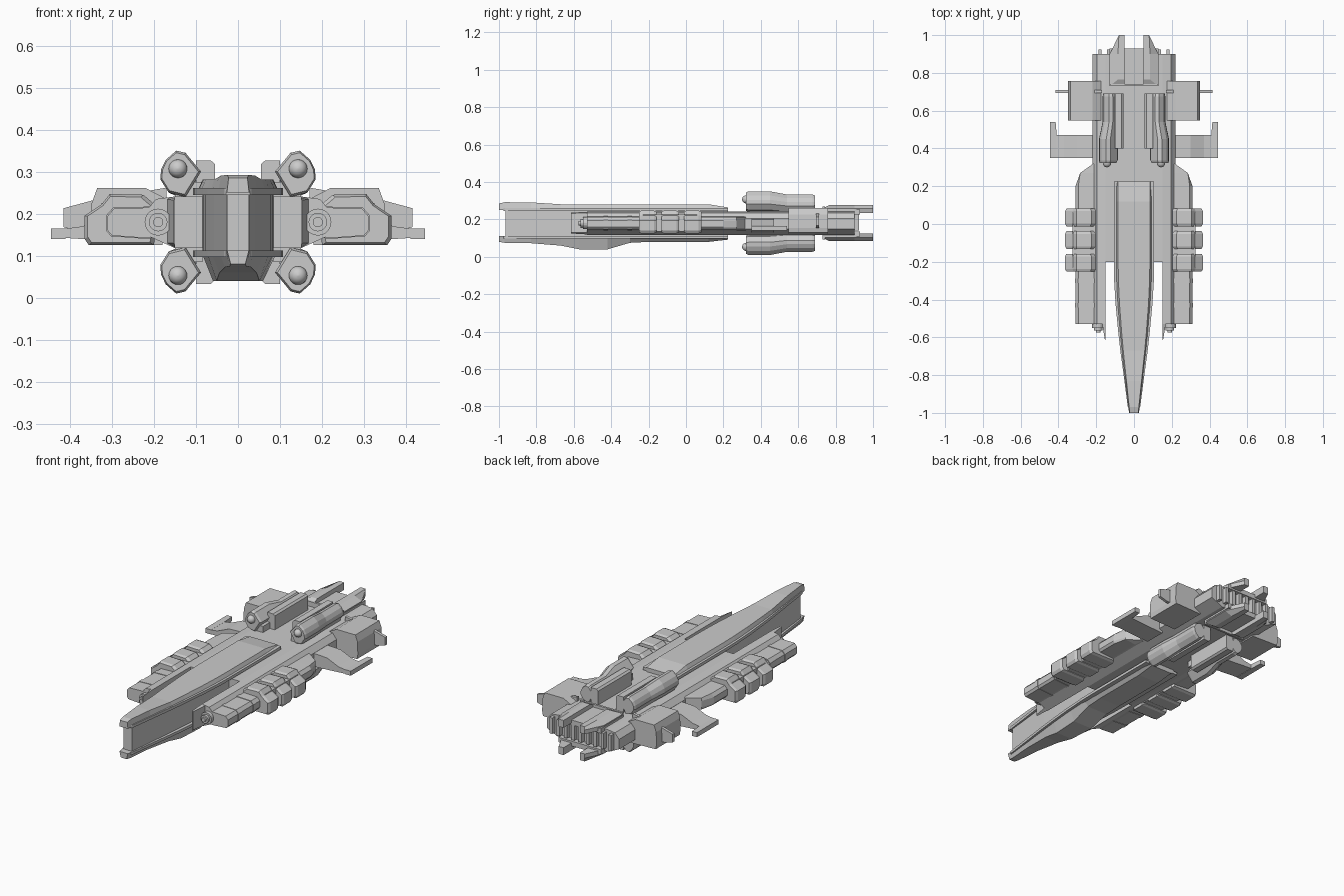
import bpy, bmesh, math
from mathutils import Vector

if "Cube" in bpy.data.objects:
    bpy.data.objects.remove(bpy.data.objects["Cube"], do_unlink=True)

grey = bpy.data.materials.new("hull_grey")
grey.use_nodes = True
grey.diffuse_color = (0.6, 0.6, 0.6, 1)
grey.node_tree.nodes["Principled BSDF"].inputs["Base Color"].default_value = (0.6, 0.6, 0.6, 1)

MID = 0.18                      # height of the horizontal symmetry plane
ONE = [(1, 1)]
SIDES = [(1, 1), (-1, 1)]
LEVELS = [(1, 1), (1, -1)]
QUAD = SIDES + [(1, -1), (-1, -1)]


def loft(name, rings, flips=ONE):
    """Skin a list of equal-length rings, copied by the given x / z flips."""
    bm = bmesh.new()
    for fx, fz in flips:
        vs = [[bm.verts.new((x * fx, y, MID + (z - MID) * fz)) for x, y, z in r] for r in rings]
        n = len(vs[0])
        for a, b in zip(vs, vs[1:]):
            for i in range(n):
                j = (i + 1) % n
                bm.faces.new((a[i], a[j], b[j], b[i]))
        bm.faces.new(vs[0])
        bm.faces.new(vs[-1])
    bmesh.ops.recalc_face_normals(bm, faces=bm.faces)
    me = bpy.data.meshes.new(name)
    bm.to_mesh(me)
    bm.free()
    me.materials.append(grey)
    ob = bpy.data.objects.new(name, me)
    bpy.context.collection.objects.link(ob)
    return ob


def along_y(name, pts, ys, flips=ONE):
    """Extrude an x-z outline through the given y stations."""
    return loft(name, [[(x, y, z) for x, z in pts] for y in ys], flips)


def along_z(name, pts, z0, z1, flips=ONE):
    """Extrude an x-y outline between two heights."""
    return loft(name, [[(x, y, z) for x, y in pts] for z in (z0, z1)], flips)


def box(name, x0, x1, y0, y1, z0, z1, flips=ONE):
    return along_y(name, [(x0, z0), (x1, z0), (x1, z1), (x0, z1)], (y0, y1), flips)


def circle(cx, cz, r, n=20):
    return [(cx + r * math.cos(math.tau * i / n), cz + r * math.sin(math.tau * i / n)) for i in range(n)]


def shrink(pts, f):
    c = sum((Vector(p) for p in pts), Vector((0, 0))) / len(pts)
    return [tuple(c + (Vector(p) - c) * f) for p in pts]


def mirror_outline(half):
    """Complete a right-hand outline with its left-hand mirror."""
    return half + [(-x, z) for x, z in reversed(half)]


# Spine: half-width, roof height and keel height along its length
spine = [(-1, .028, .285, .08), (-.97, .032, .292, .075), (-.83, .05, .291, .073),
         (-.67, .071, .281, .06), (-.57, .082, .281, .04), (-.42, .096, .281, .04),
         (-.3, .103, .281, .075), (-.2, .105, .281, .08), (.12, .105, .281, .08),
         (.225, .105, .264, .092)]


def spine_part(name, w0, w1, low, high, start=0):
    rings = []
    for y, w, top, keel in spine:
        a, b = low(top, keel), high(top, keel)
        rings.append([(-w * w0, max(y, start), a), (w * w0, max(y, start), a),
                      (w * w1, max(y, start), b), (-w * w1, max(y, start), b)])
    return loft(name, rings)


spine_part("spine_core", .8, .8, lambda t, k: .1, lambda t, k: .26, -.965)
spine_part("spine_roof", .94, .8, lambda t, k: .25, lambda t, k: t, -1)
spine_part("spine_keel", .62, .92, lambda t, k: k, lambda t, k: .112, -1)
spine_part("upper_rail", 1.02, 1.02, lambda t, k: .245, lambda t, k: .261, -.975)
spine_part("lower_rail", 1.02, 1.02, lambda t, k: .097, lambda t, k: .112, -.975)

# Main hull with side arms reaching forward
hull = mirror_outline([(.15, .118), (.22, .15), (.22, .205), (.195, .235), (.15, .241)])
along_y("main_hull", hull, (-.2, .9))
arm = [(.15, .118), (.22, .15), (.22, .205), (.195, .235), (.15, .241)]
along_y("side_arm", arm, (-.53, -.2), SIDES)
loft("arm_prong", [[(.15, -.53, .12), (.168, -.53, .13), (.168, -.53, .235), (.15, -.53, .241)],
                   [(.15, -.615, .125), (.154, -.615, .13), (.154, -.615, .232), (.15, -.615, .236)]], SIDES)

# Gun muzzles at the front of the arms
for nm, r, y in (("muzzle_sleeve", .032, -.55), ("muzzle_ring", .022, -.565), ("muzzle_core", .012, -.575)):
    ob = along_y(nm, circle(.19, .18, r), (y, -.5), SIDES)

# Side pods, their bands and the three armoured ribs
pod = [(.17, .15), (.22, .142), (.3, .148), (.31, .16), (.31, .195), (.295, .212), (.2, .215)]
back = [(min(x, .215), z) for x, z in pod]
loft("side_pod", [[(x, -.53, z) for x, z in pod], [(x, .2, z) for x, z in pod],
                  [(x, .27, z) for x, z in [(min(x, .285), z) for x, z in pod]],
                  [(x, .32, z) for x, z in back]], SIDES)
for y in (-.43, -.3):
    along_y("pod_band", shrink(pod, 1.06), (y - .012, y + .012), SIDES)
rib = [(.2, .125), (.355, .125), (.365, .14), (.365, .195), (.325, .222), (.305, .247), (.225, .245), (.19, .215)]
for y in (-.205, -.085, .035):
    loft("armour_rib", [[(x, y + d, z) for x, z in shrink(rib, f)]
                        for d, f in ((-.047, .9), (-.033, 1), (.033, 1), (.047, .9))], SIDES)
box("rib_bed", .2, .325, -.23, .06, .135, .225, SIDES)

# Outriggers with end skids
along_y("outrigger", [(.2, .13), (.3, .135), (.42, .143), (.42, .163), (.37, .17), (.3, .2), (.2, .205)],
        (.35, .47), SIDES)
along_z("outrigger_skid", [(.41, .35), (.445, .35), (.445, .54), (.415, .54), (.41, .48)], .14, .165, SIDES)

# Rear wings and thin blades
wing = [(.18, .125), (.345, .13), (.35, .155), (.348, .225), (.335, .261), (.22, .261), (.17, .235)]
along_y("rear_wing", wing, (.548, .758), SIDES)
blade = [(.17, .15), (.37, .155), (.415, .168), (.415, .213), (.345, .232), (.17, .262)]
along_y("wing_blade", blade, (.694, .71), SIDES)

# Four tilted engine pods, stepping inward toward the rear
engine = [(.125, .24), (.165, .25), (.185, .282), (.183, .305), (.172, .328), (.147, .35), (.125, .345), (.088, .3)]


def engine_ring(y, f, dx, dz):
    return [(x + dx, y, z + dz) for x, z in shrink(engine, f)]


loft("engine_pod", [engine_ring(.322, .9, 0, 0), engine_ring(.335, 1, 0, 0), engine_ring(.45, 1, 0, 0),
                    engine_ring(.54, .9, -.015, -.012), engine_ring(.675, .9, -.015, -.012),
                    engine_ring(.69, .8, -.015, -.012)], QUAD)
box("engine_pylon", .085, .15, .34, .68, .2, .275, QUAD)
along_y("engine_side_panel", [(.055, .235), (.1, .235), (.1, .327), (.065, .327), (.055, .318)], (.4, .69), QUAD)

# Sensor domes on the engine fronts
domes = [(.3, .35, .05)]
rings = []
for k in range(7):
    t = math.radians(4 + 86 * k / 6)
    rings.append([(x, .322 - .022 * math.cos(t), z) for x, z in circle(.143, .307, .022 * math.sin(t))])
dome = loft("sensor_dome", rings, QUAD)
for p in dome.data.polygons:
    p.use_smooth = len(p.vertices) == 4

# Stern fins, deck plates and bulkhead bars
fin = [(.05, .73), (.128, .73), (.128, .9), (.08, 1), (.05, 1)]
loft("stern_fin", [[(x, y, .235) for x, y in fin],
                   [(x, y, .258) for x, y in fin],
                   [(min(x, .085), max(y, .765), .276) for x, y in fin]], QUAD)
box("stern_deck", -.13, .13, .73, .93, .225, .252, LEVELS)
box("stern_bulkhead", -.13, .13, .73, .742, .235, .268, LEVELS)

# Exhaust grille: vertical slats across the stern
for i in range(9):
    x = -.18 + i * .045
    box("exhaust_slat", x - .009, x + .009, .88, .925, .14, .228)
